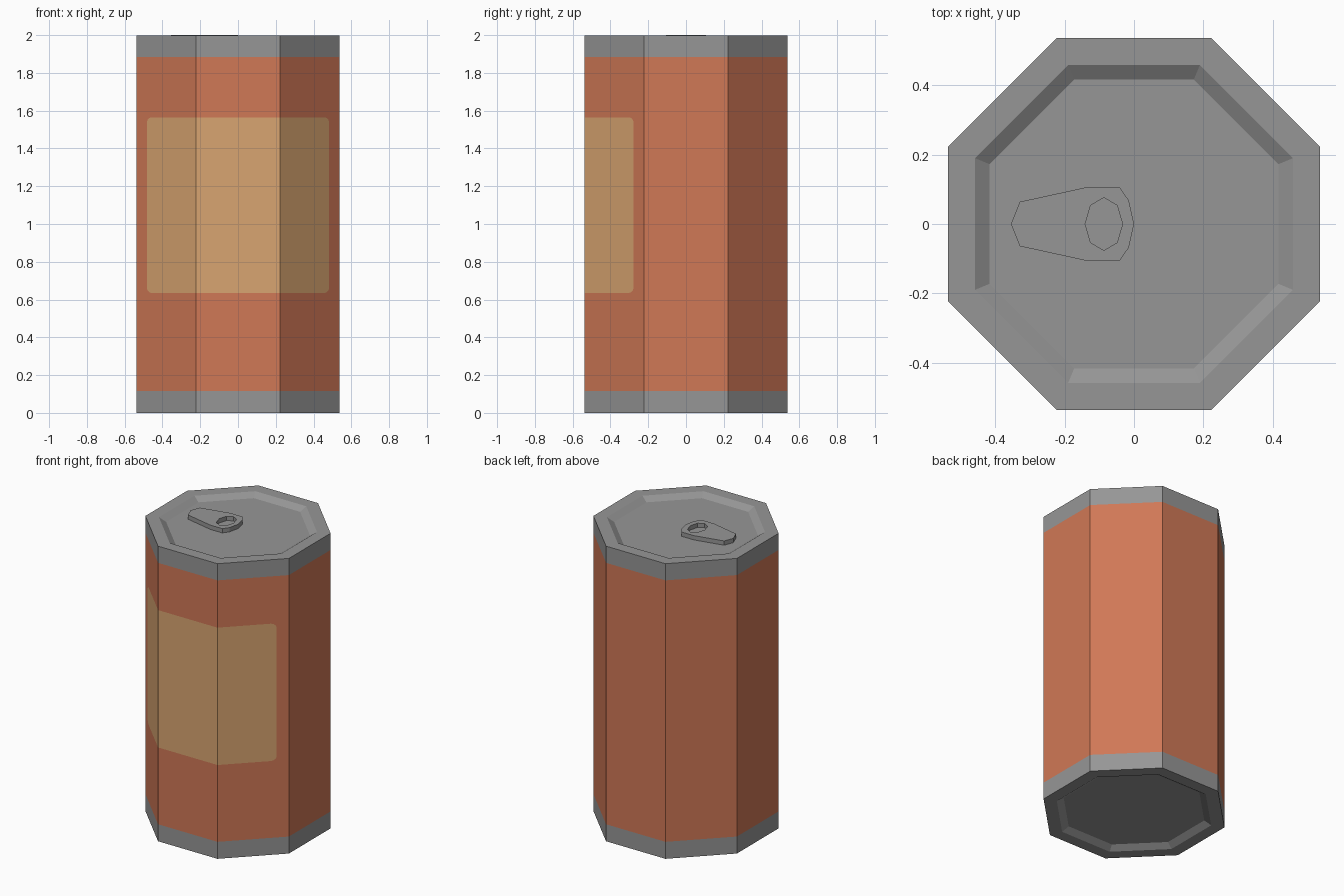
import bpy, bmesh, math
from mathutils import Vector, Matrix

if "Cube" in bpy.data.objects:
    bpy.data.objects.remove(bpy.data.objects["Cube"])


def material(name, rgb):
    lin = [((c / 255 + 0.055) / 1.055) ** 2.4 for c in rgb]
    m = bpy.data.materials.new(name)
    m.diffuse_color = (*lin, 1)
    m.use_nodes = True
    m.node_tree.nodes["Principled BSDF"].inputs["Base Color"].default_value = m.diffuse_color
    return m


orange = material("orange paint", (208, 120, 86))
metal = material("grey metal", (150, 150, 150))
cream = material("tan label", (217, 165, 113))

SIDE = 0.5375          # centre to flat side
TOP = 1.998
LABEL_X, LABEL_Z0, LABEL_Z1, ROUND = 0.482, 0.635, 1.565, 0.028

# Can: octagonal prism
bm = bmesh.new()
bmesh.ops.create_cone(bm, cap_ends=True, segments=8, depth=TOP,
                      radius1=SIDE / math.cos(math.pi / 8),
                      radius2=SIDE / math.cos(math.pi / 8),
                      matrix=Matrix.Translation((0, 0, TOP / 2)) @ Matrix.Rotation(math.pi / 8, 4, 'Z'))
bm.normal_update()

# Sloped recess in both ends
ends = [f for f in bm.faces if abs(f.normal.z) > 0.9]
bmesh.ops.inset_individual(bm, faces=ends, thickness=0.085)
bmesh.ops.inset_individual(bm, faces=ends, thickness=0.045, depth=-0.027)
bm.normal_update()


def cut(faces, co, no):
    geom = set(faces)
    for f in faces:
        geom.update(f.edges, f.verts)
    bmesh.ops.bisect_plane(bm, geom=list(geom), dist=1e-5, plane_co=co, plane_no=no)
    bm.normal_update()


def walls():
    return [f for f in bm.faces if abs(f.normal.z) < 0.1]


def front_walls():
    return [f for f in walls() if f.normal.y < -0.5
            and 0.115 < f.calc_center_median().z < 1.885]


# Metal bands at both ends
for z in (0.115, 1.885):
    cut(walls(), (0, 0, z), (0, 0, 1))

# Label outline: straight edges first, then rounded corners
planes = [(Vector((s * LABEL_X, 0, 0)), Vector((s, 0, 0))) for s in (-1, 1)]
planes += [(Vector((0, 0, LABEL_Z0)), Vector((0, 0, -1))),
           (Vector((0, 0, LABEL_Z1)), Vector((0, 0, 1)))]
for sx in (-1, 1):
    for z, sz in ((LABEL_Z0, -1), (LABEL_Z1, 1)):
        centre = Vector((sx * (LABEL_X - ROUND), 0, z - sz * ROUND))
        for a in (22.5, 45, 67.5):
            n = Vector((sx * math.cos(math.radians(a)), 0, sz * math.sin(math.radians(a))))
            planes.append((centre + n * ROUND, n))


def inside(f, limits):
    c = f.calc_center_median()
    return all((c - co).dot(no) < 0 for co, no in limits)


for i, (co, no) in enumerate(planes):
    cut([f for f in front_walls() if inside(f, planes[:i])], co, no)

# Colours by height and label outline
label_faces = {f for f in front_walls() if inside(f, planes)}
for f in bm.faces:
    z = f.calc_center_median().z
    if f in label_faces:
        f.material_index = 2
    elif abs(f.normal.z) > 0.1 or not 0.115 < z < 1.885:
        f.material_index = 1

mesh = bpy.data.meshes.new("can_body")
bm.to_mesh(mesh)
bm.free()
for m in (orange, metal, cream):
    mesh.materials.append(m)
bpy.context.collection.objects.link(bpy.data.objects.new("can_body", mesh))

# Pull tab: flat outline with an oval hole
half = [(-0.33, 0.064), (-0.133, 0.107), (-0.042, 0.107), (-0.015, 0.068)]
outline = [(-0.355, 0)] + half + [(0, 0)] + [(x, -y) for x, y in reversed(half)]
hole = [(-0.087 + 0.054 * math.cos(i * math.pi / 4), 0.076 * math.sin(i * math.pi / 4))
        for i in range(8)]
curve = bpy.data.curves.new("pull_tab", 'CURVE')
curve.dimensions = '2D'
curve.fill_mode = 'BOTH'
curve.extrude = 0.0145
for pts in (outline, hole):
    sp = curve.splines.new('POLY')
    sp.points.add(len(pts) - 1)
    for p, (x, y) in zip(sp.points, pts):
        p.co = (x, y, 0, 1)
    sp.use_cyclic_u = True
curve.materials.append(metal)
tab = bpy.data.objects.new("pull_tab", curve)
tab.location.z = 2.0 - 0.0145
bpy.context.collection.objects.link(tab)
bpy.context.view_layer.objects.active = tab
tab.select_set(True)
bpy.ops.object.convert(target='MESH')
for p in tab.data.polygons:
    p.use_smooth = False
